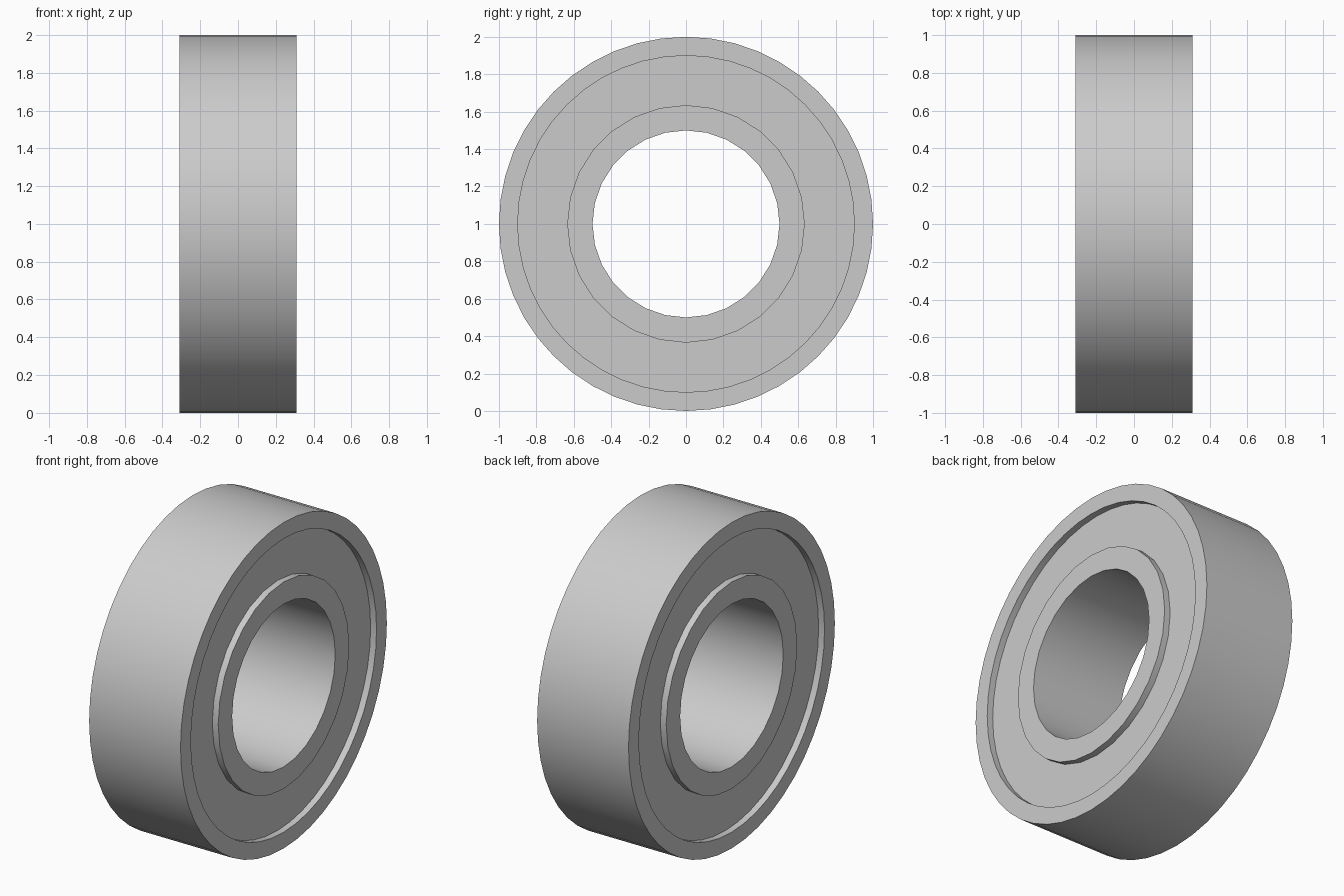
import bpy
import bmesh
from math import cos, sin, pi, radians

cube = bpy.data.objects.get("Cube")
if cube:
    bpy.data.objects.remove(cube)

HALF_WIDTH = 0.31
RECESS = 0.04

# Radii
BORE = 0.5
INNER_LIP = 0.635
OUTER_LIP = 0.9
RIM = 1.0
TUCK = 0.02  # how far the seal reaches into each race

steel = bpy.data.materials.new("steel_grey")
steel.use_nodes = True
colour = (0.6, 0.6, 0.6, 1)
steel.diffuse_color = colour
steel.node_tree.nodes["Principled BSDF"].inputs["Base Color"].default_value = colour


def make_ring(name, inner, outer, half, sides):
    """Closed rectangular-section ring around the x axis."""
    bm = bmesh.new()
    profile = ((inner, -half), (outer, -half), (outer, half), (inner, half))
    sections = []
    for i in range(sides):
        a = 2 * pi * i / sides
        sections.append([bm.verts.new((x, r * sin(a), 1 + r * cos(a)))
                         for r, x in profile])
    for i in range(sides):
        here, prev = sections[i], sections[i - 1]
        for j in range(len(profile)):
            bm.faces.new((prev[j - 1], prev[j], here[j], here[j - 1]))
    bmesh.ops.recalc_face_normals(bm, faces=bm.faces)
    mesh = bpy.data.meshes.new(name)
    bm.to_mesh(mesh)
    bm.free()
    mesh.materials.append(steel)
    ring = bpy.data.objects.new(name, mesh)
    bpy.context.collection.objects.link(ring)
    bpy.ops.object.select_all(action='DESELECT')
    ring.select_set(True)
    bpy.context.view_layer.objects.active = ring
    bpy.ops.object.shade_smooth_by_angle(angle=radians(30))


# Bearing races with a recessed seal between them
make_ring("inner_race", BORE, INNER_LIP, HALF_WIDTH, 28)
make_ring("outer_race", OUTER_LIP, RIM, HALF_WIDTH, 48)
make_ring("seal", INNER_LIP - TUCK, OUTER_LIP + TUCK, HALF_WIDTH - RECESS, 48)
